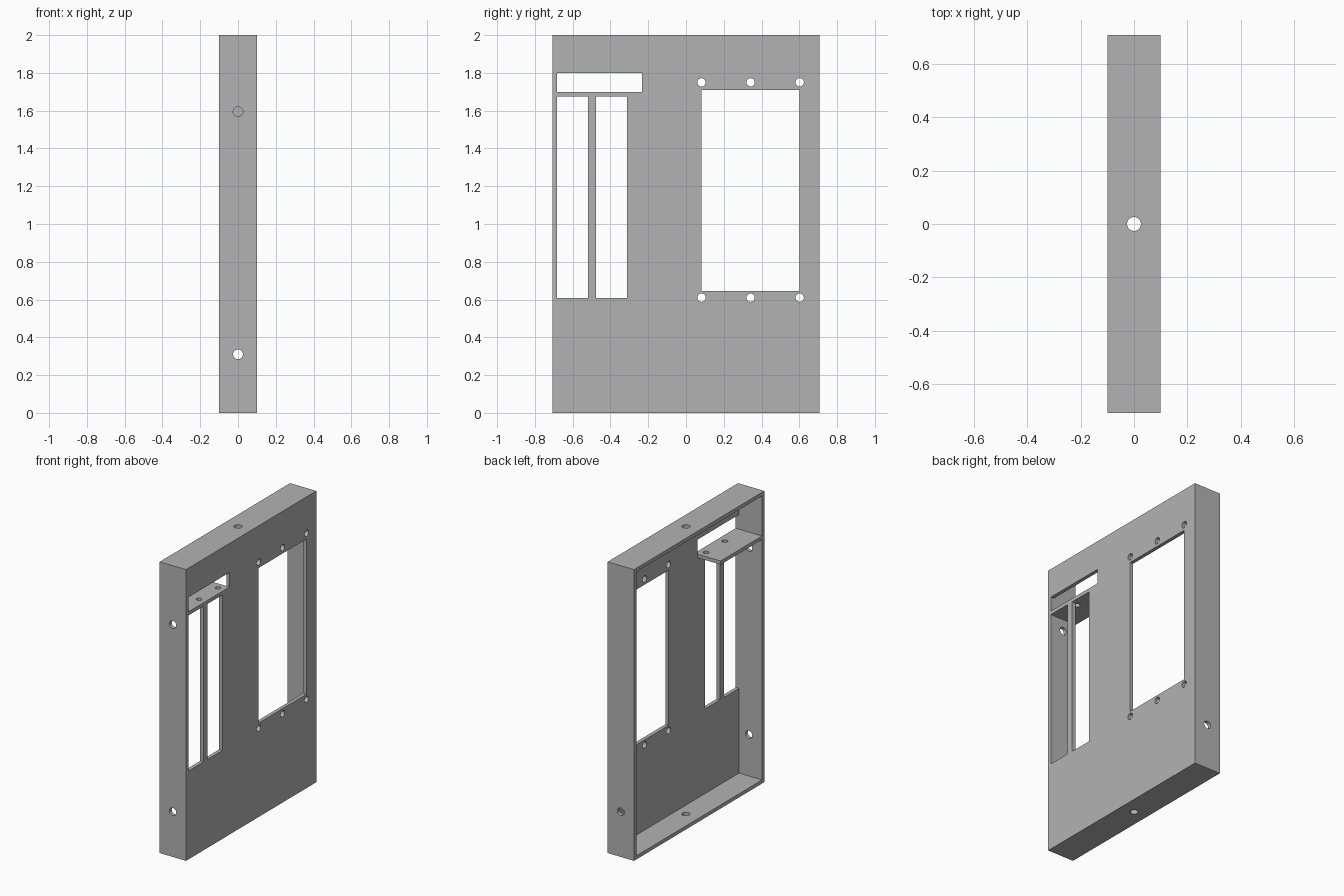
import bpy, bmesh
from math import radians
from mathutils import Matrix, Vector

if "Cube" in bpy.data.objects:
    bpy.data.objects.remove(bpy.data.objects["Cube"], do_unlink=True)

W, D, H, T = 0.2, 1.414, 2.0, 0.025      # overall size and wall thickness
X, Y = W / 2, D / 2
INNER = X - T                            # inner face of the panel

grey = bpy.data.materials.new("plain grey")
grey.use_nodes = True
grey.diffuse_color = (0.45, 0.45, 0.45, 1)
grey.node_tree.nodes["Principled BSDF"].inputs["Base Color"].default_value = grey.diffuse_color


def add_box(bm, lo, hi):
    lo, hi = Vector(lo), Vector(hi)
    mat = Matrix.Translation((lo + hi) / 2) @ Matrix.Diagonal((*(hi - lo), 1))
    bmesh.ops.create_cube(bm, size=1, matrix=mat)


def add_drill(bm, center, axis, radius, length=4 * T):
    turn = Vector(axis).to_track_quat("Z", "Y").to_matrix().to_4x4()
    bmesh.ops.create_cone(bm, cap_ends=True, segments=24, radius1=radius, radius2=radius,
                          depth=length, matrix=Matrix.Translation(center) @ turn)


def make(name, bm):
    mesh = bpy.data.meshes.new(name)
    bm.to_mesh(mesh)
    bm.free()
    mesh.materials.append(grey)
    ob = bpy.data.objects.new(name, mesh)
    bpy.context.collection.objects.link(ob)
    return ob


def cut(ob, cutter):
    cutter.hide_render = True
    mod = ob.modifiers.new("cut", "BOOLEAN")
    mod.operation, mod.solver, mod.object = "DIFFERENCE", "EXACT", cutter
    bpy.context.view_layer.objects.active = ob
    bpy.ops.object.modifier_apply(modifier=mod.name)
    bpy.data.objects.remove(cutter, do_unlink=True)


# Tray-shaped housing, open on the -x side
bm = bmesh.new()
add_box(bm, (-X, -Y, 0), (X, Y, H))
housing = make("housing", bm)
bm = bmesh.new()
add_box(bm, (-X - T, -Y + T, T), (INNER, Y - T, H - T))
cut(housing, make("cavity_cutter", bm))

# Rectangular openings in the panel: y range, z range
bm = bmesh.new()
for y0, y1, z0, z1 in ((0.082, 0.602, 0.645, 1.71),
                       (-Y + T, -0.519, 0.607, 1.675),
                       (-0.476, -0.312, 0.607, 1.675),
                       (-Y + T, -0.233, 1.70, 1.80)):
    add_box(bm, (INNER - T, y0, z0), (X + T, y1, z1))

# Screw holes above and below the large window
for y in (0.082, 0.342, 0.602):
    for z in (0.61, 1.75):
        add_drill(bm, (X - T / 2, y, z), (1, 0, 0), 0.022)

# Holes through the outer walls
for y, z in ((-Y, 0.31), (-Y, 1.595), (Y, 0.31)):
    add_drill(bm, (0, y, z), (0, 1, 0), 0.026)
for z in (0, H):
    add_drill(bm, (0, 0, z), (0, 0, 1), 0.026)
cut(housing, make("opening_cutter", bm))

# Shelf between the top slot and the two tall slots
bm = bmesh.new()
add_box(bm, (-X, -Y + T, 1.675), (INNER, -0.233, 1.70))
shelf = make("shelf", bm)
bm = bmesh.new()
for y in (-0.285, -0.49):
    add_drill(bm, (0.047, y, 1.687), (0, 0, 1), 0.018)
cut(shelf, make("shelf_cutter", bm))

# Smooth hole walls, sharp edges elsewhere
bpy.ops.object.select_all(action="DESELECT")
for ob in (housing, shelf):
    ob.select_set(True)
bpy.context.view_layer.objects.active = housing
bpy.ops.object.shade_smooth_by_angle(angle=radians(30))
